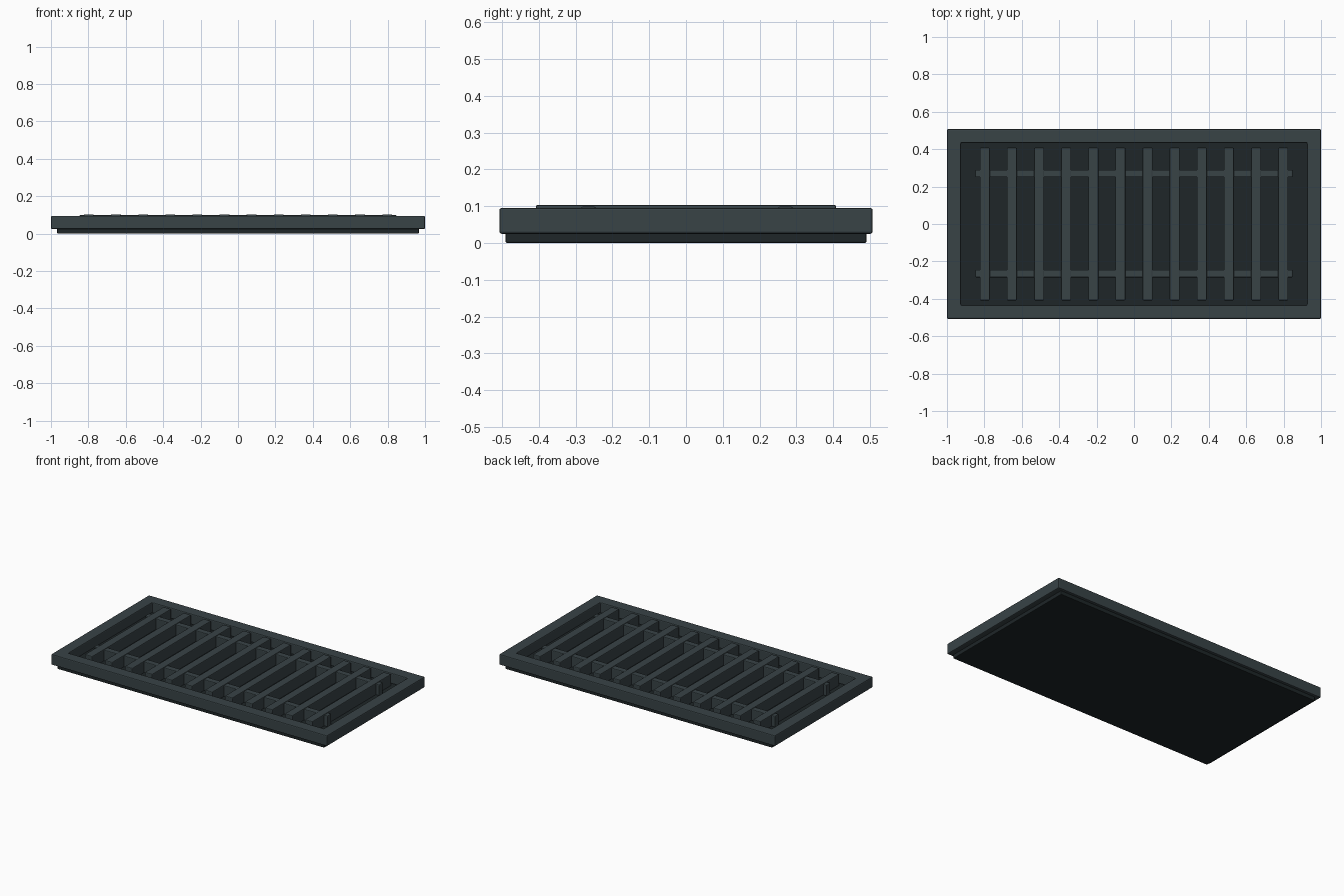
import bpy, bmesh

if "Cube" in bpy.data.objects:
    bpy.data.objects.remove(bpy.data.objects["Cube"])


def material(name, rgb):
    m = bpy.data.materials.new(name)
    m.diffuse_color = (*rgb, 1)
    m.use_nodes = True
    m.node_tree.nodes["Principled BSDF"].inputs["Base Color"].default_value = m.diffuse_color
    return m


IRON = material("dark_iron", (0.040, 0.056, 0.062))
PIT = material("black_iron", (0.013, 0.019, 0.021))


def finish(name, bm, mat, bevel):
    bmesh.ops.recalc_face_normals(bm, faces=bm.faces)
    mesh = bpy.data.meshes.new(name)
    bm.to_mesh(mesh)
    bm.free()
    mesh.materials.append(mat)
    ob = bpy.data.objects.new(name, mesh)
    bpy.context.collection.objects.link(ob)
    mod = ob.modifiers.new("soft_edges", 'BEVEL')
    mod.width = bevel
    mod.segments = 2
    mod.limit_method = 'ANGLE'
    return ob


def box(name, x, y, hx, hy, z0, z1, mat, bevel):
    bm = bmesh.new()
    bmesh.ops.create_cube(bm, size=2)
    for v in bm.verts:
        v.co = (x + v.co.x * hx, y + v.co.y * hy, z0 if v.co.z < 0 else z1)
    return finish(name, bm, mat, bevel)


# Base tray under the grate
box("base_tray", 0, 0, 0.967, 0.49, 0.0, 0.028, PIT, 0.004)

# Rectangular rim: four-corner loops swept into a closed ring
bm = bmesh.new()
loops = []
for hx, hy, z in ((1, .507, .025), (1, .507, .095), (.925, .433, .095), (.925, .433, .025)):
    loops.append([bm.verts.new((sx * hx, sy * hy, z))
                  for sx, sy in ((-1, -1), (1, -1), (1, 1), (-1, 1))])
for i in range(4):
    a, b = loops[i], loops[(i + 1) % 4]
    for j in range(4):
        k = (j + 1) % 4
        bm.faces.new((a[j], a[k], b[k], b[j]))
finish("rim", bm, IRON, 0.006)

# Twelve grate bars
for i in range(12):
    box(f"grate_bar_{i + 1}", -0.7975 + 0.145 * i, 0, 0.027, 0.408, 0.025, 0.103, IRON, 0.005)

# Two cross rails tying the bars together
for side, y in (("front", -0.265), ("back", 0.27)):
    box(f"cross_rail_{side}", 0, y, 0.848, 0.02, 0.025, 0.099, IRON, 0.005)
